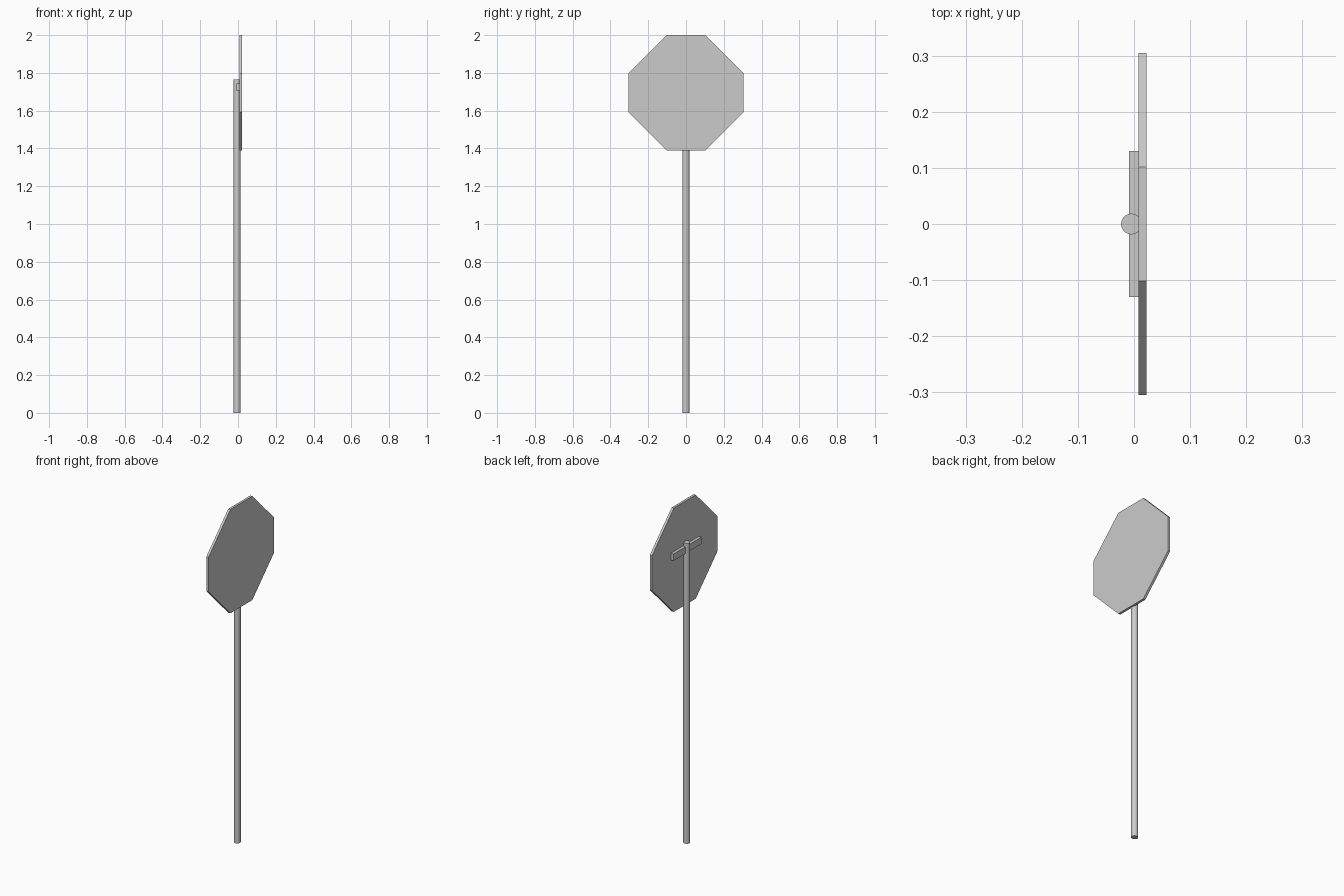
import bpy, bmesh
from mathutils import Vector

if "Cube" in bpy.data.objects:
    bpy.data.objects.remove(bpy.data.objects["Cube"])


def add_box(name, lo, hi):
    lo, hi = Vector(lo), Vector(hi)
    bpy.ops.mesh.primitive_cube_add(size=1, location=(lo + hi) / 2)
    ob = bpy.context.object
    ob.name = name
    ob.scale = hi - lo
    bpy.ops.object.transform_apply(location=False, rotation=False, scale=True)
    return ob


# Round pole
POLE_TOP = 1.765
bpy.ops.mesh.primitive_cylinder_add(vertices=32, radius=0.0185, depth=POLE_TOP,
                                    location=(-0.0045, 0, POLE_TOP / 2))
bpy.context.object.name = "pole"
bpy.ops.object.shade_smooth_by_angle()

# Cross bracket between pole and plate
add_box("bracket", (-0.009, -0.13, 1.705), (0.009, 0.13, 1.745))

# Octagonal plate facing +x, extruded from its profile
HALF, SHORT, MID = 0.305, 0.102, 1.695
X_BACK, X_FRONT = 0.008, 0.022
profile = [(SHORT, HALF), (-SHORT, HALF), (-HALF, SHORT), (-HALF, -SHORT),
           (-SHORT, -HALF), (SHORT, -HALF), (HALF, -SHORT), (HALF, SHORT)]
bm = bmesh.new()
face = bm.faces.new([bm.verts.new((X_BACK, y, MID + z)) for y, z in profile])
ext = bmesh.ops.extrude_face_region(bm, geom=[face], use_keep_orig=True)
verts = [g for g in ext["geom"] if isinstance(g, bmesh.types.BMVert)]
bmesh.ops.translate(bm, verts=verts, vec=(X_FRONT - X_BACK, 0, 0))
bmesh.ops.recalc_face_normals(bm, faces=bm.faces[:])
mesh = bpy.data.meshes.new("sign_plate")
bm.to_mesh(mesh)
bm.free()
bpy.context.collection.objects.link(bpy.data.objects.new("sign_plate", mesh))
